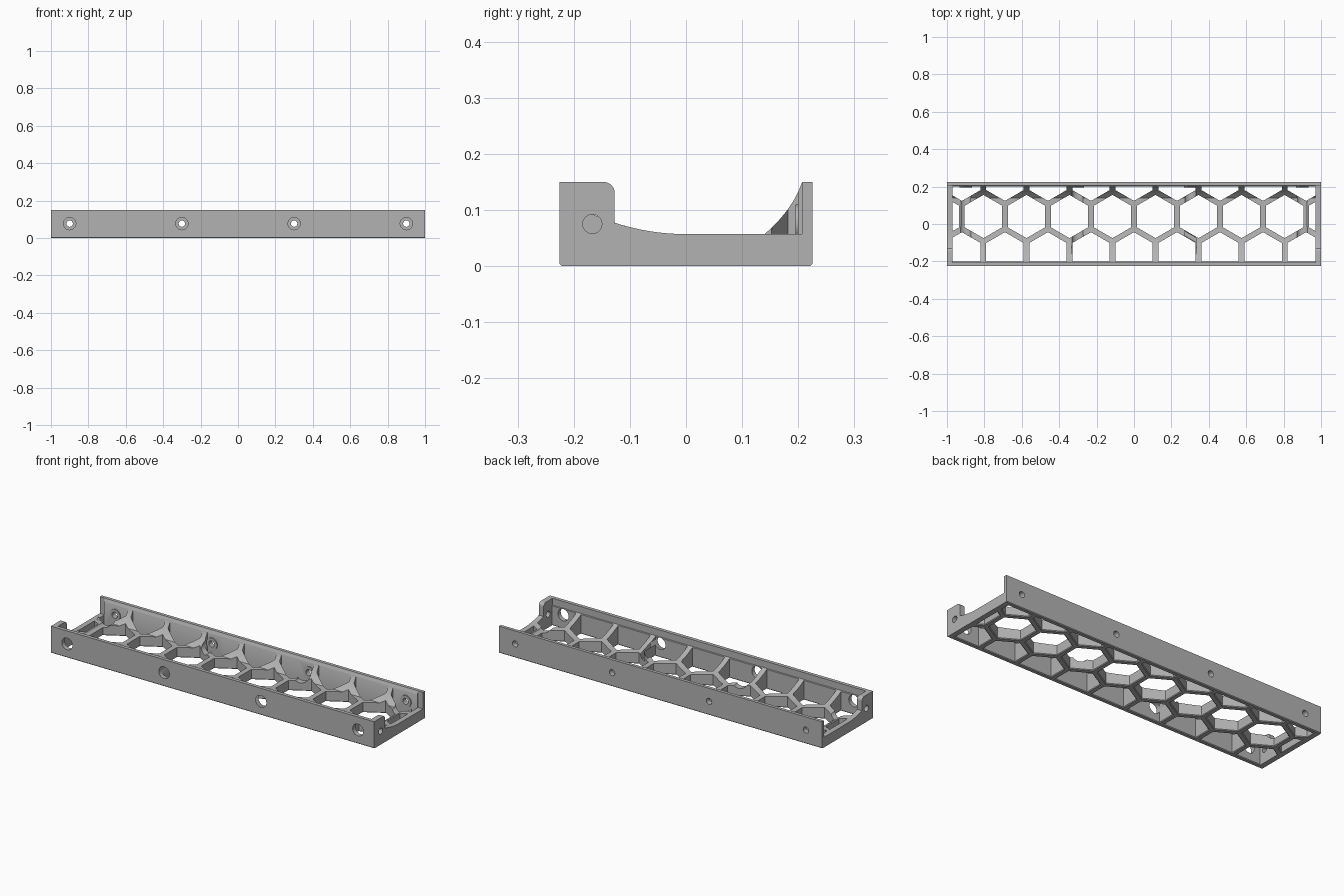
import bpy, bmesh, math
from mathutils import Matrix, Vector

if "Cube" in bpy.data.objects:
    bpy.data.objects.remove(bpy.data.objects["Cube"])

grey = bpy.data.materials.new("plain_grey")
grey.use_nodes = True
grey.diffuse_color = (0.45, 0.45, 0.45, 1)
grey.node_tree.nodes["Principled BSDF"].inputs["Base Color"].default_value = (0.45, 0.45, 0.45, 1)

HEIGHT, HALF_DEPTH, INNER_X, CUT_Y = 0.15, 0.225, 0.97, 0.2
PITCH, ROW_Y, APOTHEM, CHAMFER = 0.23, 0.04, 0.1, 0.004
SCREW_Z, ACCESS_R, SCREW_R = 0.077, 0.033, 0.017
SCREW_X = (-0.9, -0.3, 0.3, 0.9)


def make(name, bm):
    bmesh.ops.recalc_face_normals(bm, faces=bm.faces)
    mesh = bpy.data.meshes.new(name)
    bm.to_mesh(mesh)
    bm.free()
    mesh.materials.append(grey)
    ob = bpy.data.objects.new(name, mesh)
    bpy.context.collection.objects.link(ob)
    return ob


def extrude_x(name, profile, x0, x1):
    bm = bmesh.new()
    face = bm.faces.new([bm.verts.new((x0, y, z)) for y, z in profile])
    out = bmesh.ops.extrude_face_region(bm, geom=[face])
    moved = [v for v in out["geom"] if isinstance(v, bmesh.types.BMVert)]
    bmesh.ops.translate(bm, verts=moved, vec=(x1 - x0, 0, 0))
    return make(name, bm)


def add_cylinder(bm, start, end, radius):
    a, b = Vector(start), Vector(end)
    turn = (b - a).to_track_quat("Z", "Y").to_matrix().to_4x4()
    bmesh.ops.create_cone(bm, cap_ends=True, segments=32, radius1=radius, radius2=radius,
                          depth=(b - a).length, matrix=Matrix.Translation((a + b) / 2) @ turn)


def cut(target, bm):
    cutter = make("cutter", bm)
    cutter.hide_render = True
    mod = target.modifiers.new("cut", "BOOLEAN")
    mod.operation, mod.solver, mod.object = "DIFFERENCE", "EXACT", cutter
    bpy.context.view_layer.objects.active = target
    bpy.ops.object.modifier_apply(modifier=mod.name)
    bpy.data.objects.remove(cutter)


def clip(points, axis, sign, limit):
    # keep the part of a polygon inside sign * coordinate <= limit
    out = []
    for i, p in enumerate(points):
        q = points[(i + 1) % len(points)]
        dp, dq = limit - sign * p[axis], limit - sign * q[axis]
        if dp >= 0:
            out.append(p)
        if dp * dq < 0:
            out.append(p.lerp(q, dp / (dp - dq)))
    return out


def cell(cx, cy, grow):
    r = (APOTHEM + grow) / math.cos(math.pi / 6)
    pts = [Vector((cx + r * math.sin(k * math.pi / 3), cy + r * math.cos(k * math.pi / 3)))
           for k in range(6)]
    for axis, limit in ((0, INNER_X + 0.01), (1, CUT_Y + grow)):
        for sign in (-1, 1):
            pts = clip(pts, axis, sign, limit)
    return pts


def honeycomb(z0, grow0, z1, grow1):
    bm = bmesh.new()
    for row in (-1, 0, 1):
        cy = ROW_Y + row * PITCH * math.sqrt(3) / 2
        for k in range(-5, 6):
            cx = PITCH * (k + (0.5 if row == 0 else 0))
            low, high = cell(cx, cy, grow0), cell(cx, cy, grow1)
            if len(low) < 3 or len(high) < 3:
                continue
            verts = [bm.verts.new((p.x, p.y, z)) for ring, z in ((low, z0), (high, z1)) for p in ring]
            bmesh.ops.convex_hull(bm, input=verts)
    return bm


def floor_z(y):
    # shallow arc rising toward the front
    return 0.467 - math.sqrt(0.41 ** 2 - y * y)


# Shared lower outline, back to front, with a small bottom chamfer
base = [(HALF_DEPTH, CHAMFER), (HALF_DEPTH - CHAMFER, 0),
        (CHAMFER - HALF_DEPTH, 0), (-HALF_DEPTH, CHAMFER)]

# Tray body: front wall, curved floor and swept back ribs
start, ctrl, end = Vector((0.14, 0.057)), Vector((0.19, 0.1)), Vector((0.207, HEIGHT))
sweep = []
for i in range(13):
    t = i / 12
    sweep.append(tuple(start * (1 - t) ** 2 + ctrl * 2 * t * (1 - t) + end * t * t))
front_arc = [(-0.205 * (1 - i / 12), floor_z(-0.205 * (1 - i / 12))) for i in range(13)]
body_profile = (base + [(-HALF_DEPTH, HEIGHT), (-0.205, HEIGHT)] + front_arc
                + sweep + [(HALF_DEPTH, HEIGHT)])
body = extrude_x("honeycomb_tray", body_profile, -INNER_X, INNER_X)

# Honeycomb openings and their chamfered undersides
cut(body, honeycomb(-0.05, 0, 0.3, 0))
cut(body, honeycomb(-0.005, CHAMFER + 0.005, 0.01, CHAMFER - 0.01))

# Screwdriver access through the front and ribs, screw holes in the back wall
access, screws = bmesh.new(), bmesh.new()
for x in SCREW_X:
    add_cylinder(access, (x, -0.3, SCREW_Z), (x, CUT_Y - 0.001, SCREW_Z), ACCESS_R)
    add_cylinder(screws, (x, 0.1, SCREW_Z), (x, 0.3, SCREW_Z), SCREW_R)
cut(body, access)
cut(body, screws.copy())

# Raised rings around the back screw holes
rings = bmesh.new()
for x in SCREW_X:
    add_cylinder(rings, (x, 0.195, SCREW_Z), (x, 0.21, SCREW_Z), ACCESS_R)
bosses = make("screw_bosses", rings)
cut(bosses, screws)

# End walls with a rounded post at the front
post = [(-0.147 + 0.02 * math.sin(a), HEIGHT - 0.02 + 0.02 * math.cos(a))
        for a in (i * math.pi / 16 for i in range(9))]
slope = [(-0.127 * (1 - i / 8), floor_z(-0.127 * (1 - i / 8))) for i in range(9)]
end_profile = (base + [(-HALF_DEPTH, HEIGHT)] + post + slope
               + [(0.207, 0.057), (0.207, HEIGHT), (HALF_DEPTH, HEIGHT)])
parts = [body, bosses]
for side, sign in (("left", 1), ("right", -1)):
    wall = extrude_x(side + "_end_wall", end_profile, sign * INNER_X, sign)
    hole = bmesh.new()
    add_cylinder(hole, (sign * 0.9, -0.167, 0.075), (sign * 1.1, -0.167, 0.075), SCREW_R)
    cut(wall, hole)
    parts.append(wall)

for ob in bpy.context.selected_objects:
    ob.select_set(False)
for ob in parts:
    ob.select_set(True)
bpy.context.view_layer.objects.active = body
bpy.ops.object.shade_smooth_by_angle(angle=math.radians(30))
